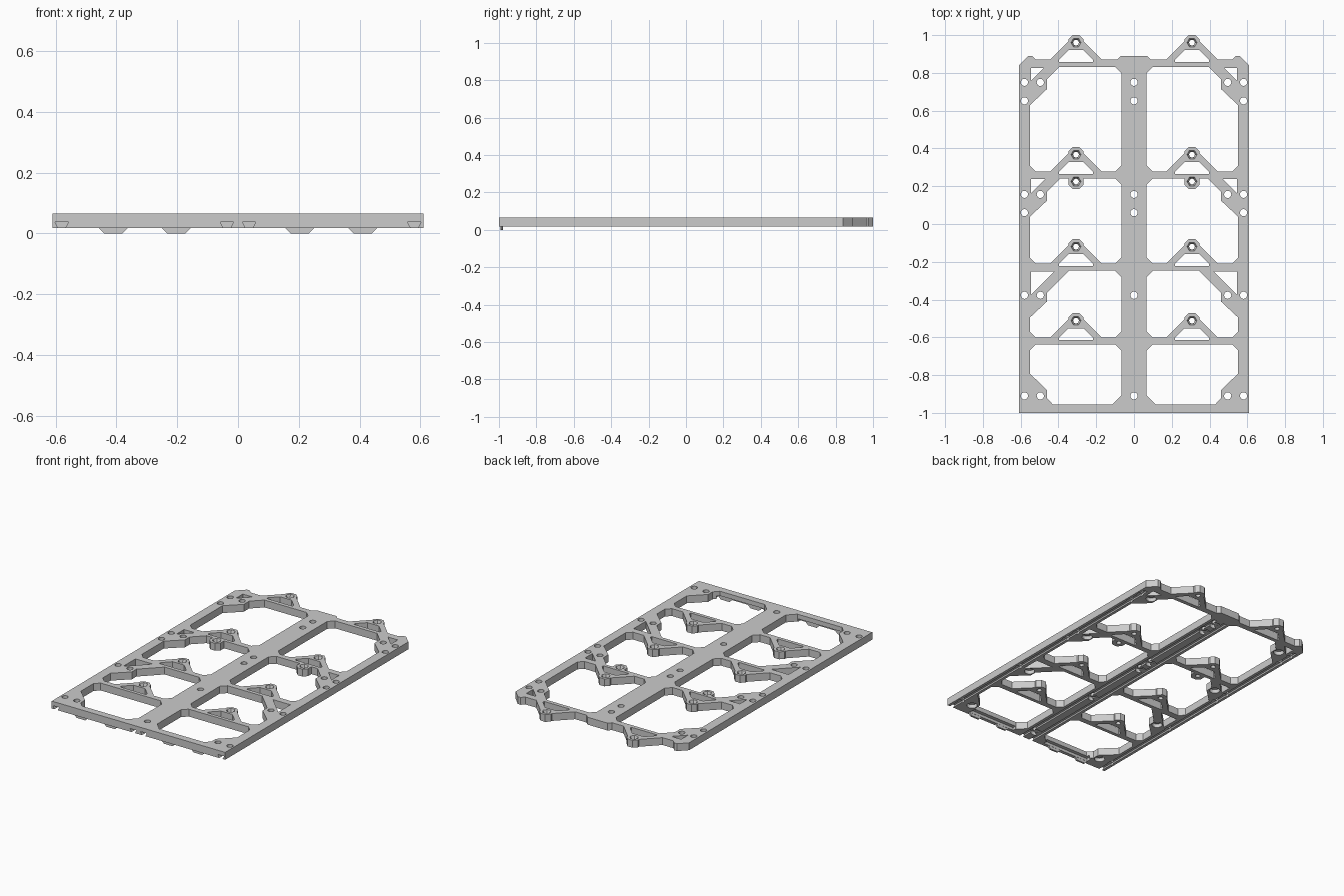
import bpy, bmesh, math

if "Cube" in bpy.data.objects:
    bpy.data.objects.remove(bpy.data.objects["Cube"])

Z0, Z1 = 0.018, 0.065      # underside and top of the plate
CX = 0.307                 # column centre
HUBS = [0.96, 0.367, -0.12, -0.512]
LUG_Y = 0.225


def loft(bm, a, b):
    """Closed solid between two matching rings of 3D points."""
    va, vb = [bm.verts.new(p) for p in a], [bm.verts.new(p) for p in b]
    n = len(a)
    faces = [bm.faces.new(va), bm.faces.new(vb)]
    faces += [bm.faces.new((va[i], va[(i + 1) % n], vb[(i + 1) % n], vb[i])) for i in range(n)]
    bmesh.ops.recalc_face_normals(bm, faces=faces)


def plan(bm, pts, z0, z1):
    loft(bm, [(x, y, z0) for x, y in pts], [(x, y, z1) for x, y in pts])


def bar(bm, pts, y0, y1):
    loft(bm, [(x, y0, z) for x, z in pts], [(x, y1, z) for x, z in pts])


def ring(x, y, r, n, z=None):
    pts = [(x + r * math.cos(2 * math.pi * i / n), y + r * math.sin(2 * math.pi * i / n)) for i in range(n)]
    return pts if z is None else [(px, py, z) for px, py in pts]


def both(pts):
    return [pts, [(-x, y) for x, y in pts]]


def finish(name, bm):
    me = bpy.data.meshes.new(name)
    bm.to_mesh(me)
    bm.free()
    ob = bpy.data.objects.new(name, me)
    bpy.context.collection.objects.link(ob)
    return ob


def cut(target, bm):
    cutter = finish("cutter", bm)
    cutter.hide_render = True
    mod = target.modifiers.new("cut", 'BOOLEAN')
    mod.operation, mod.solver, mod.object = 'DIFFERENCE', 'EXACT', cutter
    bpy.context.view_layer.objects.active = target
    bpy.ops.object.modifier_apply(modifier=mod.name)
    bpy.data.objects.remove(cutter)


def tower(h):
    """Outline of a screw tower on the left column, left to right."""
    half = [(-.137, -.09), (-.04, .007), (-.04, .017), (-.017, .04)]
    return [(-CX + x, h + y) for x, y in half] + [(-CX - x, h + y) for x, y in half[::-1]]


# frame outline with the two rear towers
left = [(-.61, -1), (-.61, .84), (-.56, .89), (-.54, .89), (-.52, .87)]
left += tower(HUBS[0]) + [(-.09, .87), (-.07, .89)]
bm = bmesh.new()
plan(bm, left + [(-x, y) for x, y in left[::-1]], Z0, Z1)
frame = finish("frame_plate", bm)

# large cell openings, corner gaps and tower windows
bm = bmesh.new()
cells = [  # top, strut x, plate lower edge, plate diagonal end, next hub
    (.832, -.396, .715, .63, HUBS[1]),
    (.242, -.39, .124, .04, HUBS[2]),
    (-.247, -.343, -.41, -.494, HUBS[3])]
for top, sx, pu, pl, h in cells:
    b = h - .09
    lug = []
    if h == HUBS[2]:  # lug hanging from the second crossbar
        half = [(-.04, top), (-.04, LUG_Y - .017), (-.017, LUG_Y - .04)]
        lug = [(-CX + x, y) for x, y in half] + [(-CX - x, y) for x, y in half[::-1]]
    cell = [(sx, top)] + lug + [(-.10, top), (-.067, top - .033), (-.067, b + .033), (-.10, b)]
    cell += tower(h)[::-1]
    cell += [(-.52, b), (-.55, b + .03), (-.55, pl), (-.46, pu), (-.46, top - (sx + .46))]
    gap = [(-.545, top - .005), (sx - .08, top - .005), (-.545, top - (sx - .08 + .55))]
    for shape in (cell, gap):
        for p in both(shape):
            plan(bm, p, -.1, .2)
for p in both([(-.52, -.637), (-.10, -.637), (-.067, -.67), (-.067, -.907), (-.115, -.955),
               (-.43, -.955), (-.46, -.922), (-.46, -.88), (-.55, -.793), (-.55, -.667)]):
    plan(bm, p, -.1, .2)
for h in HUBS:
    for p in both([(-CX + x, h + y) for x, y in
                   [(-.09, -.103), (-.09, -.09), (-.04, -.04), (.04, -.04), (.09, -.09), (.09, -.103)]]):
        plan(bm, p, -.1, .2)
cut(frame, bm)

# dovetail grooves under the rails, and relief behind the front lip
bm = bmesh.new()
for c in (-.58, -.0365, .0365, .58):
    bar(bm, [(c - .0225, .038), (c + .0225, .038), (c + .010, .0145), (c - .010, .0145)], -1.1, .80)
for p in both([(-.455, -.978), (-.12, -.978), (-.12, -.94), (-.455, -.94)]):
    plan(bm, p, -.1, .036)
cut(frame, bm)

# through holes, then wider recesses from below
spots = []
for y, inner in ((.75, 1), (.652, 0), (.157, 1), (.06, 0), (-.377, 1), (-.91, 1)):
    spots += [(0, y), (-.58, y), (.58, y)]
    if inner:
        spots += [(-.496, y), (.496, y)]
bm = bmesh.new()
for x, y in spots:
    plan(bm, ring(x, y, .019, 20), -.1, .2)
for y in HUBS + [LUG_Y]:
    for s in (-CX, CX):
        plan(bm, ring(s, y, .015, 16), -.1, .2)
cut(frame, bm)
bm = bmesh.new()
for x, y in spots:
    if abs(x) < .57:
        plan(bm, ring(x, y, .031, 20), -.1, .042)
# hexagonal tapered seats on top of the towers and lugs
for y in HUBS + [LUG_Y]:
    for s in (-CX, CX):
        loft(bm, ring(s, y, .016, 6, .040), ring(s, y, .027, 6, .066))
cut(frame, bm)

# snap tabs under the front lip
for i, c in enumerate((-.411, -.203, .203, .411)):
    bm = bmesh.new()
    bar(bm, [(c - .048, .02), (c - .048, .018), (c - .03, 0), (c + .03, 0), (c + .048, .018), (c + .048, .02)],
        -.991, -.979)
    finish("front_tab_%d" % (i + 1), bm)
